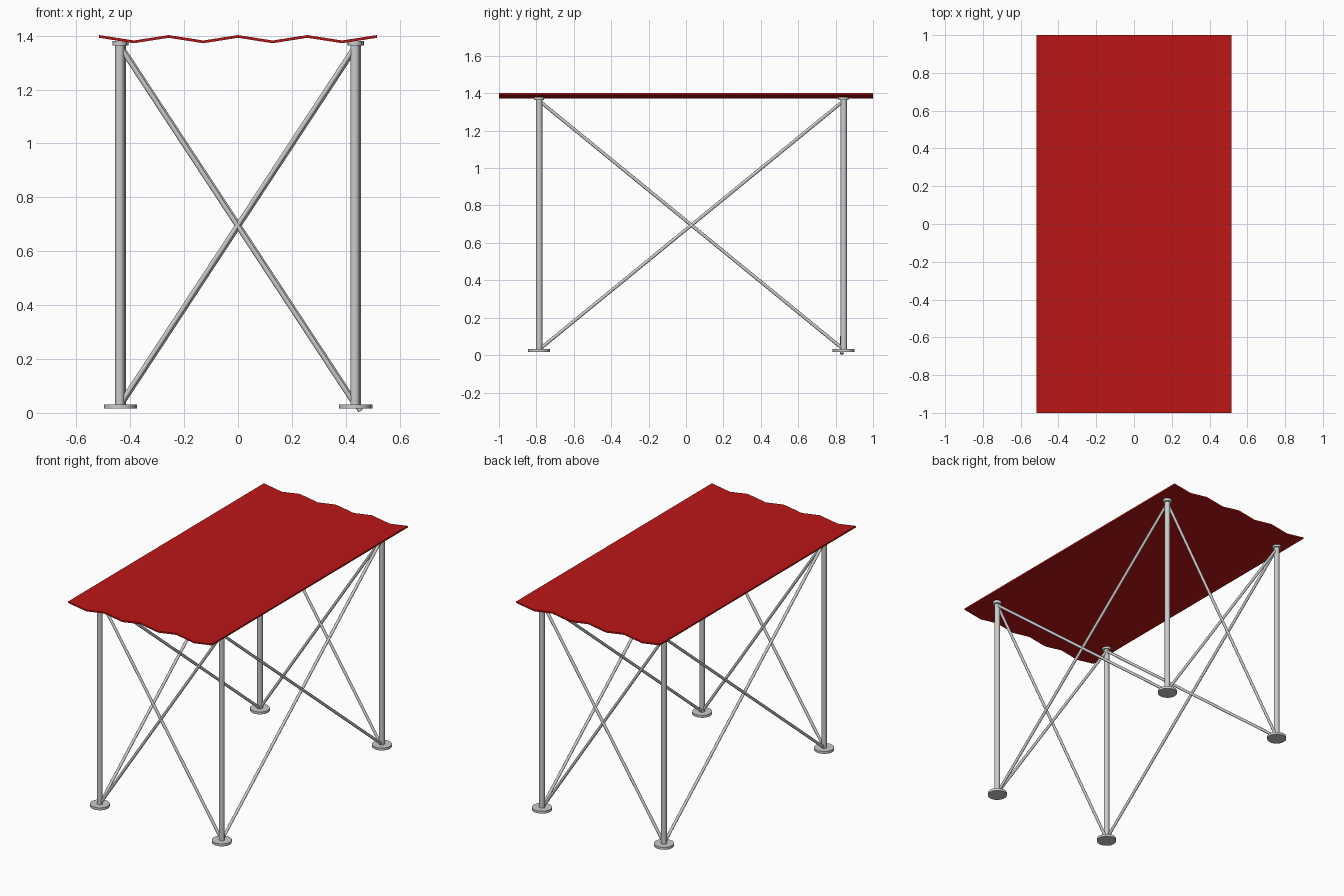
import bpy, bmesh, math
from mathutils import Vector

if "Cube" in bpy.data.objects:
    bpy.data.objects.remove(bpy.data.objects["Cube"])


def finish(obj):
    # smooth shading that keeps the rims sharp
    bpy.ops.object.select_all(action='DESELECT')
    obj.select_set(True)
    bpy.context.view_layer.objects.active = obj
    bpy.ops.object.shade_smooth_by_angle(angle=math.radians(35))


def rod(name, a, b, radius, sides=16):
    # capped cylinder between two points
    a, b = Vector(a), Vector(b)
    d = b - a
    bpy.ops.mesh.primitive_cylinder_add(
        vertices=sides, radius=radius, depth=d.length, location=(a + b) / 2,
        rotation=d.to_track_quat('Z', 'Y').to_euler())
    obj = bpy.context.object
    obj.name = name
    finish(obj)
    return obj


# Zigzag roof sheet
HALF_W, HALF_L, FOLDS, THICK = 0.515, 1.0, 8, 0.010
section = []
for i in range(FOLDS + 1):
    x = -HALF_W + 2 * HALF_W * i / FOLDS
    section.append((x, 1.402 if i % 2 == 0 else 1.382))
outline = section + [(x, z - THICK) for x, z in reversed(section)]
bm = bmesh.new()
front = [bm.verts.new((x, -HALF_L, z)) for x, z in outline]
back = [bm.verts.new((x, HALF_L, z)) for x, z in outline]
n = len(outline)
for i in range(n):
    j = (i + 1) % n
    bm.faces.new((front[i], front[j], back[j], back[i]))
for ring in (front, back):
    for i in range(FOLDS):
        bm.faces.new((ring[i], ring[i + 1], ring[n - 2 - i], ring[n - 1 - i]))
bmesh.ops.recalc_face_normals(bm, faces=bm.faces)
mesh = bpy.data.meshes.new("roof_sheet")
bm.to_mesh(mesh)
bm.free()
roof = bpy.data.objects.new("roof_sheet", mesh)
bpy.context.collection.objects.link(roof)
red = bpy.data.materials.new("red_paint")
red.diffuse_color = (0.5, 0.008, 0.008, 1)
red.use_nodes = True
red.node_tree.nodes["Principled BSDF"].inputs["Base Color"].default_value = red.diffuse_color
mesh.materials.append(red)
finish(roof)

# Posts with foot plates and top caps
corners = {
    "front_left": (-0.439, -0.785), "front_right": (0.434, -0.785),
    "back_left": (-0.433, 0.843), "back_right": (0.440, 0.843),
}
for name, (x, y) in corners.items():
    rod(name + "_post", (x, y, 0.025), (x, y, 1.375), 0.017)
    rod(name + "_foot", (x, y, 0.016), (x, y, 0.032), 0.059)
    rod(name + "_cap", (x, y, 1.363), (x, y, 1.381), 0.027)

# Crossed braces on all four sides
LOW, HIGH, R = 0.03, 1.36, 0.009
sides = {
    "front": ("front_left", "front_right"), "back": ("back_left", "back_right"),
    "left": ("front_left", "back_left"), "right": ("front_right", "back_right"),
}
for side, (p, q) in sides.items():
    a, b = corners[p], corners[q]
    rod(side + "_brace_up", (*a, LOW), (*b, HIGH), R, 12)
    if side == "back":
        # this brace runs past the foot plate down to the ground
        rod("back_brace_down", (*a, HIGH), (0.455, 0.833, 0.007), R, 12)
    else:
        rod(side + "_brace_down", (*a, HIGH), (*b, LOW), R, 12)
